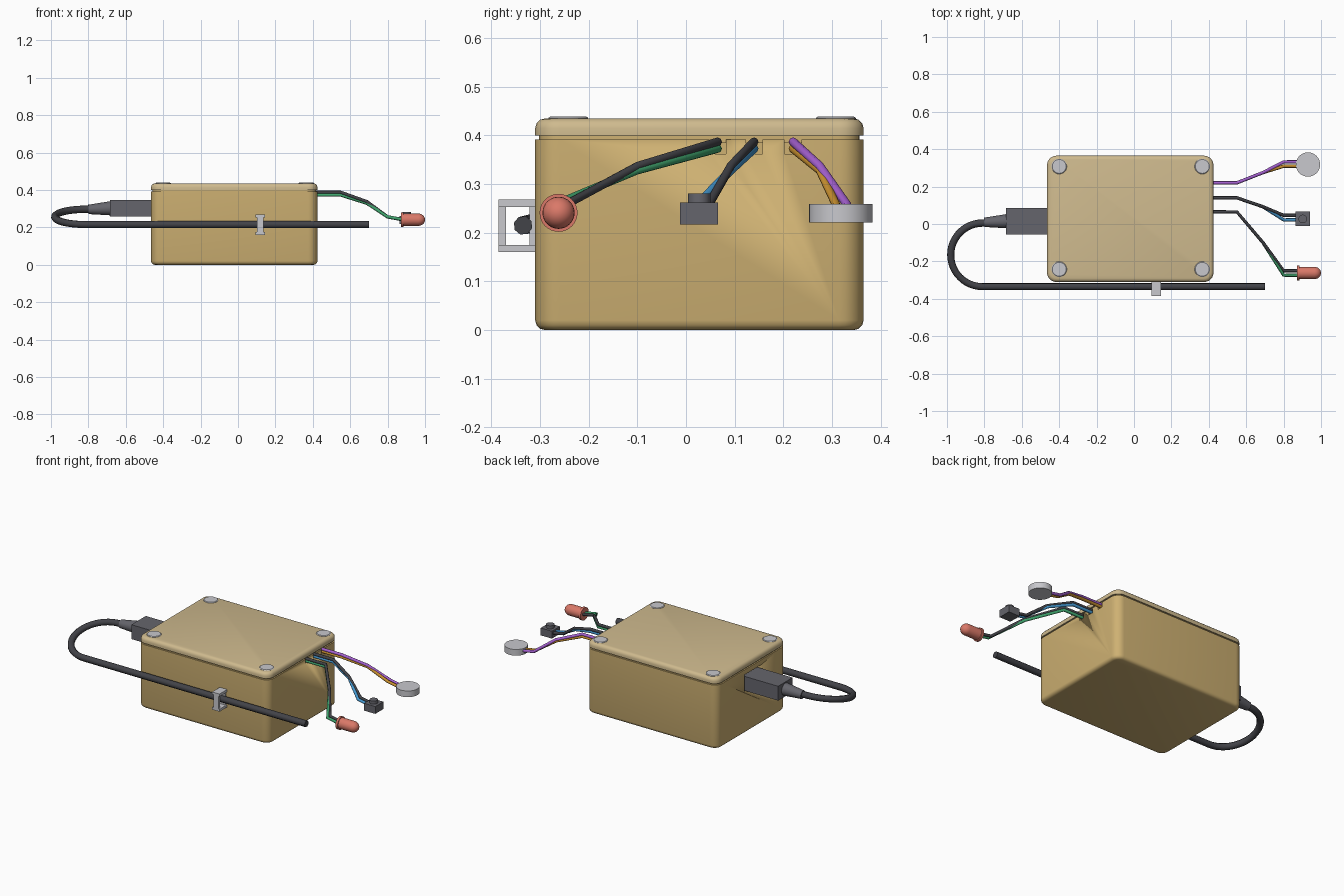
import bpy, bmesh, math
from mathutils import Vector, Matrix

if "Cube" in bpy.data.objects:
    bpy.data.objects.remove(bpy.data.objects["Cube"], do_unlink=True)


def material(name, r, g, b):
    m = bpy.data.materials.new(name)
    m.use_nodes = True
    m.diffuse_color = (r, g, b, 1)
    m.node_tree.nodes["Principled BSDF"].inputs["Base Color"].default_value = (r, g, b, 1)
    return m


TAN = material("tan", 0.62, 0.44, 0.17)
PALE = material("pale tan", 0.62, 0.49, 0.27)
BLACK = material("black rubber", 0.055, 0.056, 0.065)
GREY = material("dark grey", 0.13, 0.13, 0.15)
SILVER = material("silver", 0.58, 0.58, 0.61)
RED = material("soft red", 0.7, 0.19, 0.14)
GREEN = material("green", 0.05, 0.36, 0.15)
BLUE = material("blue", 0.06, 0.32, 0.64)
PURPLE = material("purple", 0.38, 0.12, 0.64)
ORANGE = material("orange", 0.6, 0.29, 0.03)


def smooth(ob, angle=35):
    bpy.ops.object.select_all(action='DESELECT')
    ob.select_set(True)
    bpy.context.view_layer.objects.active = ob
    bpy.ops.object.shade_smooth_by_angle(angle=math.radians(angle))


def finish(name, bm, mat):
    bmesh.ops.recalc_face_normals(bm, faces=bm.faces)
    me = bpy.data.meshes.new(name)
    bm.to_mesh(me)
    bm.free()
    me.materials.append(mat)
    ob = bpy.data.objects.new(name, me)
    bpy.context.collection.objects.link(ob)
    smooth(ob)
    return ob


def box(name, lo, hi, mat, corner=0, rim=0, rim_z=None):
    """Box with optional rounded upright corners and one rounded rim."""
    lo, hi = Vector(lo), Vector(hi)
    bm = bmesh.new()
    bmesh.ops.create_cube(bm, size=1, matrix=Matrix.Translation((lo + hi) / 2) @ Matrix.Diagonal((*(hi - lo), 1)))
    if corner:
        up = [e for e in bm.edges if abs(e.verts[0].co.z - e.verts[1].co.z) > 1e-4]
        bmesh.ops.bevel(bm, geom=up, offset=corner, segments=6, profile=0.5, affect='EDGES')
    if rim:
        loop = [e for e in bm.edges if all(abs(v.co.z - rim_z) < 1e-4 for v in e.verts)]
        bmesh.ops.bevel(bm, geom=loop, offset=rim, segments=3, profile=0.5, affect='EDGES')
    return finish(name, bm, mat)


def lathe(name, origin, axis, profile, mat, sides=32):
    """Spin (radius, distance) points round an axis starting at origin."""
    bm = bmesh.new()
    pts = [bm.verts.new((r, 0, h)) for r, h in profile]
    edges = [bm.edges.new(p) for p in zip(pts, pts[1:])]
    bmesh.ops.spin(bm, geom=pts + edges, cent=(0, 0, 0), axis=(0, 0, 1),
                   angle=math.tau, steps=sides, use_duplicate=False)
    bmesh.ops.remove_doubles(bm, verts=bm.verts, dist=1e-5)
    turn = Vector((0, 0, 1)).rotation_difference(Vector(axis)).to_matrix().to_4x4()
    bm.transform(Matrix.Translation(origin) @ turn)
    return finish(name, bm, mat)


def disc(name, origin, r, h, mat):
    return lathe(name, origin, (0, 0, 1), [(0, 0), (r, 0), (r, h), (0, h)], mat)


def tube(name, points, radius, mat):
    cu = bpy.data.curves.new(name, 'CURVE')
    cu.dimensions = '3D'
    cu.bevel_depth = radius
    cu.bevel_resolution = 2
    cu.use_fill_caps = True
    sp = cu.splines.new('POLY')
    sp.points.add(len(points) - 1)
    for p, co in zip(sp.points, points):
        p.co = (*co, 1)
    cu.materials.append(mat)
    ob = bpy.data.objects.new(name, cu)
    bpy.context.collection.objects.link(ob)
    bpy.ops.object.select_all(action='DESELECT')
    ob.select_set(True)
    bpy.context.view_layer.objects.active = ob
    bpy.ops.object.convert(target='MESH')
    smooth(bpy.context.object, 50)


def cut(target, cutter):
    mod = target.modifiers.new("cut", 'BOOLEAN')
    mod.operation = 'DIFFERENCE'
    mod.solver = 'EXACT'
    mod.object = cutter
    cutter.hide_render = True
    bpy.context.view_layer.objects.active = target
    bpy.ops.object.modifier_apply(modifier=mod.name)
    bpy.data.objects.remove(cutter, do_unlink=True)


# Case with a recessed seam under the lid
X0, X1, Y0, Y1 = -0.465, 0.425, -0.31, 0.365
body = box("case_body", (X0, Y0, 0), (X1, Y1, 0.392), TAN, 0.05, 0.02, 0)
box("case_seam", (X0 + .008, Y0 + .008, 0.385), (X1 - .008, Y1 - .008, 0.405), TAN, 0.045)
box("case_lid", (X0, Y0, 0.4), (X1, Y1, 0.435), PALE, 0.05, 0.02, 0.435)

# Port opening and wire exits
cut(body, box("port_cutter", (X0 - .05, -0.065, 0.25), (X0 + .03, 0.095, 0.362), TAN))
EXITS = {"light": 0.065, "button": 0.14, "buzzer": 0.22}
for name, y in EXITS.items():
    slot = box(name + "_cutter", (0, -0.017, -0.017), (0.03, 0.017, 0.06), TAN)
    slot.location = (X1 - .03 + 0.002, y, 0.379)
    cut(body, slot)

# Corner screws
for i, x in enumerate((-0.4, 0.365)):
    for j, y in enumerate((-0.242, 0.308)):
        lathe(f"screw_{i}{j}", (x, y, 0.43), (0, 0, 1),
              [(0, 0), (0.041, 0), (0.041, 0.006), (0.037, 0.009), (0, 0.009)], SILVER)

# Plug, strain relief and looping cable
box("plug", (-0.685, -0.055, 0.258), (X0 + .03, 0.085, 0.346), GREY)
lathe("strain_relief", (-0.68, 0.015, 0.302), (-1, -0.05, -0.05),
      [(0, 0), (0.038, 0), (0.025, 0.12), (0, 0.12)], GREY, 16)
path = [(-0.72, 0.012, 0.301)]
for k in range(25):
    t = math.pi * k / 24
    path.append((-0.81 - 0.17 * math.sin(t), -0.165 + 0.17 * math.cos(t),
                 0.215 + 0.041 * (1 + math.cos(t))))
path.append((0.7, -0.335, 0.215))
tube("cable", path, 0.0195, BLACK)

# Square cable clip on the front wall
box("clip_front", (0.102, -0.385, 0.162), (0.136, -0.37, 0.268), SILVER)
box("clip_back", (0.102, -0.322, 0.162), (0.136, -0.307, 0.268), SILVER)
for name, z in (("clip_top", 0.253), ("clip_bottom", 0.16)):
    box(name, (0.094, -0.385, z), (0.144, -0.307, z + 0.015), SILVER)

# Wire pairs: bend and end positions across y, plus end x
PAIRS = [("light", -0.1, -0.25, -0.274, 0.88, BLACK, GREEN),
         ("button", 0.092, 0.046, 0.022, 0.875, BLACK, BLUE),
         ("buzzer", 0.275, 0.332, 0.309, 0.875, PURPLE, ORANGE)]
for name, bend, end_a, end_b, end_x, upper, lower in PAIRS:
    y = EXITS[name]
    for part, mat, end, dz in (("upper", upper, end_a, 0.005), ("lower", lower, end_b, -0.009)):
        tube(f"{name}_wire_{part}",
             [(0.4, y, 0.382 + dz), (0.55, y, 0.382 + dz), (0.69, bend, 0.334 + dz * .6),
              (0.8, end, 0.256), (end_x, end, 0.242)], 0.009, mat)

# Indicator light with flange and domed tip
dome = [(0.033 * math.cos(a), 0.092 + 0.036 * math.sin(a))
        for a in (math.pi / 2 * k / 6 for k in range(6))]
lathe("indicator_light", (0.872, -0.262, 0.241), (1, 0, 0),
      [(0, 0), (0.039, 0), (0.039, 0.014), (0.033, 0.014)] + dome + [(0, 0.128)], RED)

# Push button
box("button_base", (0.864, -0.012, 0.217), (0.94, 0.066, 0.262), GREY)
disc("button_cap", (0.902, 0.027, 0.26), 0.023, 0.021, GREY)

# Buzzer disc
disc("buzzer_disc", (0.93, 0.318, 0.221), 0.065, 0.038, SILVER)
